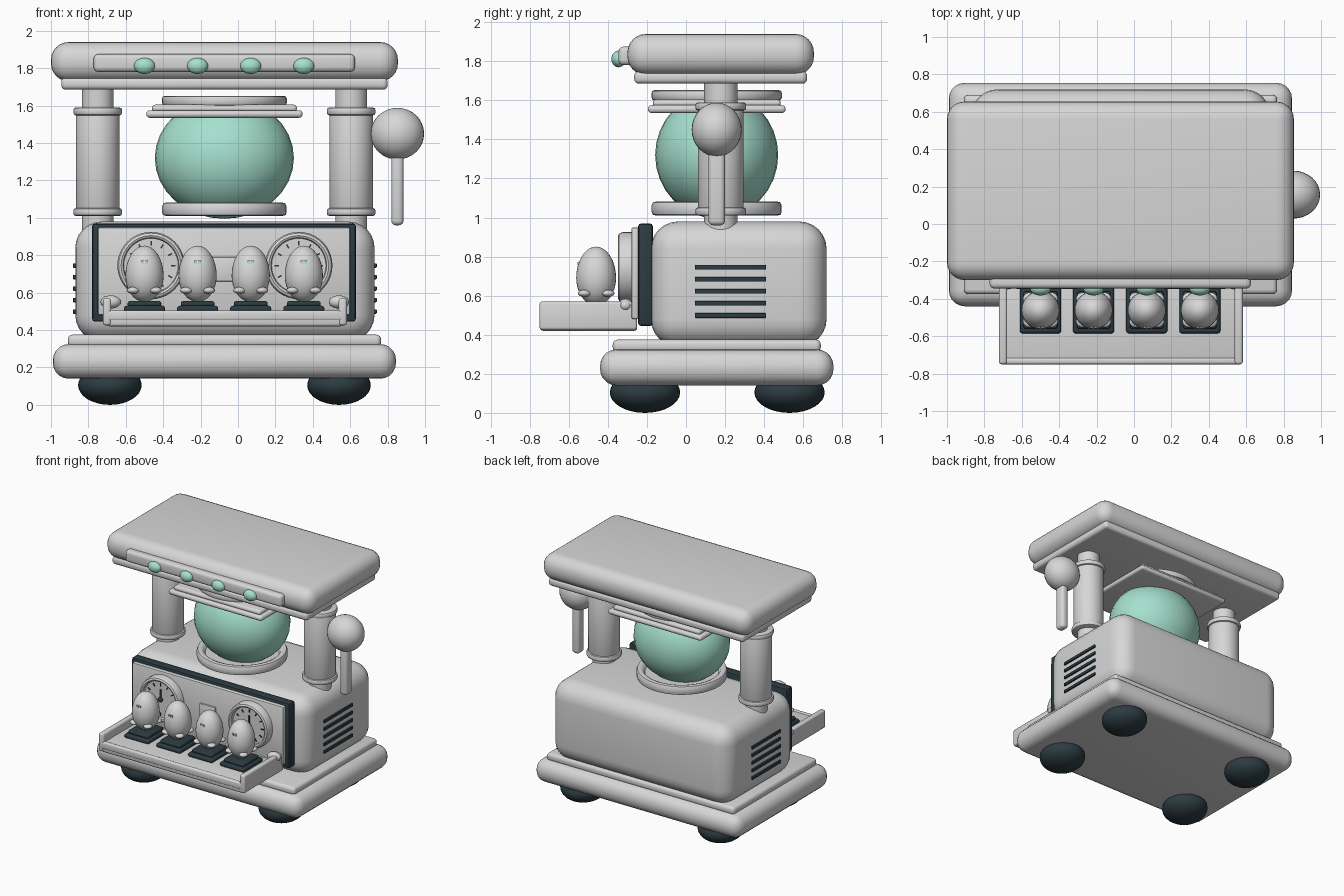
import bpy, math
from mathutils import Matrix

if "Cube" in bpy.data.objects:
    bpy.data.objects.remove(bpy.data.objects["Cube"])


def mat(name, rgb):
    m = bpy.data.materials.new(name)
    m.diffuse_color = (*rgb, 1)
    m.use_nodes = True
    m.node_tree.nodes["Principled BSDF"].inputs["Base Color"].default_value = m.diffuse_color
    return m


GREY = mat("light grey", (0.68, 0.68, 0.68))
TEAL = mat("mint glass", (0.38, 0.75, 0.62))
DARK = mat("dark slate", (0.025, 0.045, 0.055))
CX = -0.07   # centre line of the machine body


def finish(name, m, angle=40):
    o = bpy.context.object
    o.name = name
    o.data.materials.append(m)
    bpy.ops.object.shade_smooth_by_angle(angle=math.radians(angle))
    return o


def box(name, x0, x1, y0, y1, z0, z1, m=GREY, bevel=0.0, seg=4):
    bpy.ops.mesh.primitive_cube_add(size=1)
    o = bpy.context.object
    o.data.transform(Matrix.Translation(((x0 + x1) / 2, (y0 + y1) / 2, (z0 + z1) / 2))
                     @ Matrix.Diagonal((x1 - x0, y1 - y0, z1 - z0, 1)))
    if bevel:
        b = o.modifiers.new("round", 'BEVEL')
        b.width, b.segments = bevel, seg
        bpy.ops.object.modifier_apply(modifier="round")
    return finish(name, m)


def ball(name, c, r, m=GREY, seg=32):
    bpy.ops.mesh.primitive_uv_sphere_add(segments=seg, ring_count=seg // 2, radius=1)
    bpy.context.object.data.transform(Matrix.Translation(c) @ Matrix.Diagonal((*r, 1)))
    return finish(name, m, 60)


def lathe(name, c, profile, m=GREY, seg=40, axis='Z'):
    """Closed solid of revolution from (radius, height) points."""
    verts, faces = [], []
    for r, h in profile:
        for i in range(seg):
            a = 2 * math.pi * i / seg
            verts.append((r * math.cos(a), r * math.sin(a), h))
    n = len(profile)
    for j in range(n - 1):
        for i in range(seg):
            k = (i + 1) % seg
            faces.append((j * seg + i, j * seg + k, (j + 1) * seg + k, (j + 1) * seg + i))
    faces.append(tuple(reversed(range(seg))))
    faces.append(tuple(range((n - 1) * seg, n * seg)))
    me = bpy.data.meshes.new(name)
    me.from_pydata(verts, [], faces)
    rot = Matrix.Rotation(math.pi / 2, 4, 'X') if axis == 'Y' else Matrix()
    me.transform(Matrix.Translation(c) @ rot)
    o = bpy.data.objects.new(name, me)
    bpy.context.collection.objects.link(o)
    bpy.ops.object.select_all(action='DESELECT')
    bpy.context.view_layer.objects.active = o
    o.select_set(True)
    return finish(name, m)


def disc(r, z0, z1, e):
    """Profile of a round plate with softened rims."""
    return [(r - e, z0), (r - .3 * e, z0 + .3 * e), (r, z0 + e),
            (r, z1 - e), (r - .3 * e, z1 - .3 * e), (r - e, z1)]


# Feet, base and body
for x in (-0.685, 0.54):
    for y in (-0.21, 0.53):
        ball("foot", (x, y, 0.105), (0.17, 0.18, 0.105), DARK)
box("base_slab", -0.99, 0.845, -0.44, 0.755, 0.14, 0.325, bevel=0.085, seg=5)
box("base_step", -0.91, 0.765, -0.375, 0.69, 0.31, 0.375, bevel=0.025)
box("body", -0.87, 0.73, -0.18, 0.72, 0.34, 0.98, bevel=0.14, seg=6)

# Side vents
for s in (-1, 1):
    for i in range(5):
        x = CX + s * 0.8
        z = 0.745 - i * 0.0615
        box("side_vent", x - 0.012, x + 0.012, 0.045, 0.41, z - 0.012, z + 0.012, DARK, 0.004, 2)

# Control panel
box("panel_frame", -0.78, 0.63, -0.245, -0.17, 0.445, 0.97, DARK, 0.015, 2)
box("panel_plate", -0.75, 0.60, -0.28, -0.24, 0.48, 0.95, GREY, 0.012, 2)
box("panel_badge", -0.14, 0.0, -0.295, -0.275, 0.66, 0.79, GREY, 0.006, 2)

# Dials with ticks and needle
for x in (-0.465, 0.325):
    z = 0.745
    lathe("dial", (x, 0, z), [(0.18, 0.27), (0.18, 0.325), (0.173, 0.342), (0.16, 0.348),
                              (0.149, 0.342), (0.145, 0.32)], axis='Y')
    for i in range(12):
        a = 2 * math.pi * i / 12
        o = box("dial_tick", -0.012, 0.012, -0.326, -0.318, -0.004, 0.004, DARK)
        o.data.transform(Matrix.Translation((x, 0, z)) @ Matrix.Rotation(a, 4, 'Y')
                         @ Matrix.Translation((0.118, 0, 0)))
    box("dial_needle", x - 0.006, x + 0.006, -0.328, -0.318, z - 0.02, z + 0.08, DARK)
    ball("dial_hub", (x, -0.325, z), (0.02, 0.02, 0.02), DARK, 16)

# Serving tray
box("tray_floor", -0.70, 0.56, -0.745, -0.25, 0.42, 0.50, GREY, 0.015, 3)
box("tray_lip", -0.71, 0.57, -0.75, -0.715, 0.45, 0.505, GREY, 0.012, 3)
for s in (-1, 1):
    x = CX + s * 0.63
    box("tray_rail", x - 0.022, x + 0.022, -0.75, -0.25, 0.425, 0.57, GREY, 0.014, 3)
    ball("tray_hinge", (CX + s * 0.61, -0.31, 0.55), (0.055, 0.04, 0.035), GREY, 20)

# Eggs in holders, each below a roof lamp
for i in range(4):
    x, y = -0.5 + i * 0.284, -0.46
    box("egg_holder", x - 0.11, x + 0.11, y - 0.125, y + 0.125, 0.495, 0.53, DARK, 0.015, 3)
    box("egg_holder_top", x - 0.09, x + 0.09, y - 0.1, y + 0.1, 0.525, 0.555, DARK, 0.012, 3)
    egg = ball("egg", (x, y, 0.69), (0.102, 0.102, 0.14))
    for v in egg.data.vertices:
        if v.co.z > 0.69:
            v.co.z = 0.69 + (v.co.z - 0.69) * 1.15
    for sx in (-1, 1):
        for sy in (-1, 1):
            ball("egg_claw", (x + sx * 0.06, y + sy * 0.06, 0.612), (0.034, 0.034, 0.018), GREY, 16)
        cx = x + sx * 0.01
        box("egg_mark", cx - 0.008, cx + 0.008, -0.556, -0.548, 0.757, 0.773, TEAL)
    ball("roof_lamp", (x, -0.345, 1.812), (0.056, 0.037, 0.043), TEAL, 24)

# Columns
for x in (-0.75, 0.605):
    c = (x, 0.178, 0)
    lathe("column_tube", c, [(0.085, 0.85), (0.085, 1.70)])
    lathe("column_sleeve", c, disc(0.117, 1.02, 1.58, 0.01))
    for z in (1.01, 1.548):
        lathe("column_collar", c, disc(0.13, z, z + 0.042, 0.013))

# Glass globe with ring and cap
G = (-0.073, 0.157, 0)
ball("glass_globe", (G[0], G[1], 1.32), (0.372, 0.315, 0.325), TEAL)
lathe("globe_ring", G, [(0.31, 1.01), (0.328, 1.015), (0.333, 1.03), (0.333, 1.062),
                        (0.325, 1.078), (0.305, 1.083), (0.285, 1.075), (0.27, 1.05)])
box("cap_plate", -0.49, 0.345, -0.195, 0.51, 1.535, 1.575, GREY, 0.018, 3)
box("cap_plate_top", -0.46, 0.315, -0.17, 0.485, 1.565, 1.605, GREY, 0.018, 3)
lathe("cap_disc", G, disc(0.334, 1.6, 1.652, 0.015))

# Roof
box("roof_underside", -0.945, 0.80, -0.265, 0.62, 1.685, 1.75, GREY, 0.025)
box("roof", -1.0, 0.855, -0.30, 0.655, 1.73, 1.94, GREY, 0.095, 6)
box("roof_lamp_strip", -0.772, 0.625, -0.345, -0.27, 1.78, 1.875, GREY, 0.025)

# Lever
ball("lever_knob", (0.852, 0.157, 1.45), (0.143, 0.128, 0.138))
box("lever_arm", 0.82, 0.885, 0.115, 0.2, 0.96, 1.40, GREY, 0.025, 4)
